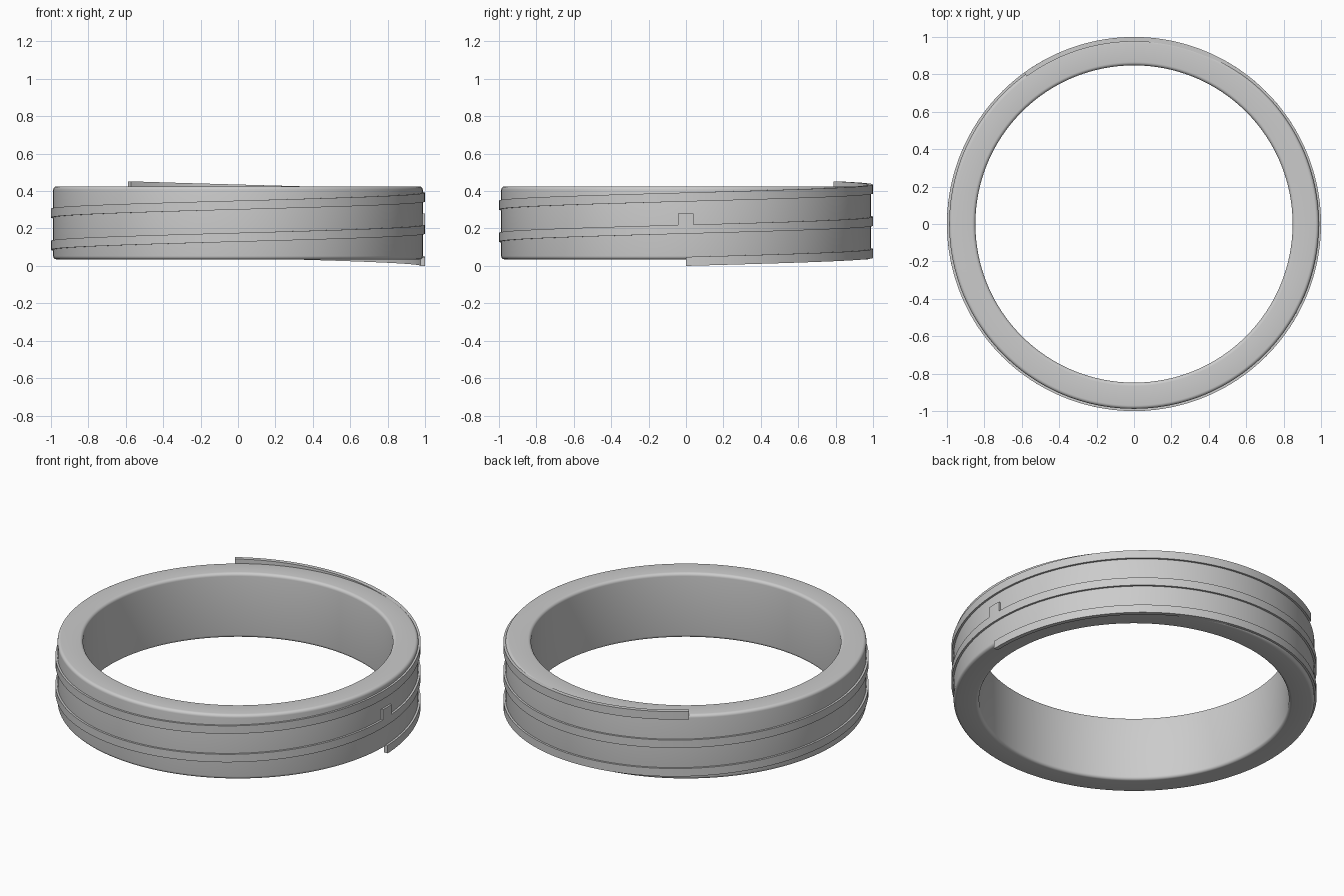
import bpy, bmesh
from math import cos, sin, pi, radians

if "Cube" in bpy.data.objects:
    bpy.data.objects.remove(bpy.data.objects["Cube"])


def sweep(name, profile, steps, a0, a1, rise=0.0):
    """Sweep a closed (radius, z) profile about z, climbing by rise per turn."""
    bm = bmesh.new()
    closed = rise == 0.0 and abs(a1 - a0 - 2 * pi) < 1e-6
    rings = []
    for i in range(steps if closed else steps + 1):
        a = a0 + (a1 - a0) * i / steps
        dz = rise * (a - a0) / (2 * pi)
        rings.append([bm.verts.new((r * cos(a), r * sin(a), z + dz)) for r, z in profile])
    n = len(profile)
    pairs = list(zip(rings, rings[1:]))
    if closed:
        pairs.append((rings[-1], rings[0]))
    for p, q in pairs:
        for j in range(n):
            k = (j + 1) % n
            bm.faces.new((p[j], q[j], q[k], p[k]))
    if not closed:
        bm.faces.new(rings[0])
        bm.faces.new(rings[-1][::-1])
    bmesh.ops.recalc_face_normals(bm, faces=bm.faces)
    mesh = bpy.data.meshes.new(name)
    bm.to_mesh(mesh)
    bm.free()
    obj = bpy.data.objects.new(name, mesh)
    bpy.context.collection.objects.link(obj)
    bpy.ops.object.select_all(action='DESELECT')
    obj.select_set(True)
    bpy.context.view_layer.objects.active = obj
    bpy.ops.object.shade_smooth_by_angle(angle=radians(35))
    return obj


def rounded_rect(r0, r1, z0, z1, fillet, seg=5):
    corners = [(r1 - fillet, z1 - fillet, 0), (r0 + fillet, z1 - fillet, 90),
               (r0 + fillet, z0 + fillet, 180), (r1 - fillet, z0 + fillet, 270)]
    return [(cx + fillet * cos(radians(s + 90 * i / seg)),
             cz + fillet * sin(radians(s + 90 * i / seg)))
            for cx, cz, s in corners for i in range(seg + 1)]


def rect(r0, r1, z0, z1):
    return [(r0, z0), (r1, z0), (r1, z1), (r0, z1)]


# Main ring with softened edges
sweep("ring_body", rounded_rect(0.848, 0.988, 0.035, 0.425, 0.018), 192, 0, 2 * pi)

# Helical ridge climbing 2.35 turns around the ring
sweep("spiral_ridge", rect(0.975, 1.0, 0.0, 0.048), 440, 0, radians(846), 0.172)

# Small stop tab on top of the ridge
sweep("stop_tab", rect(0.975, 1.0, 0.20, 0.28), 6, -0.043, 0.04)
